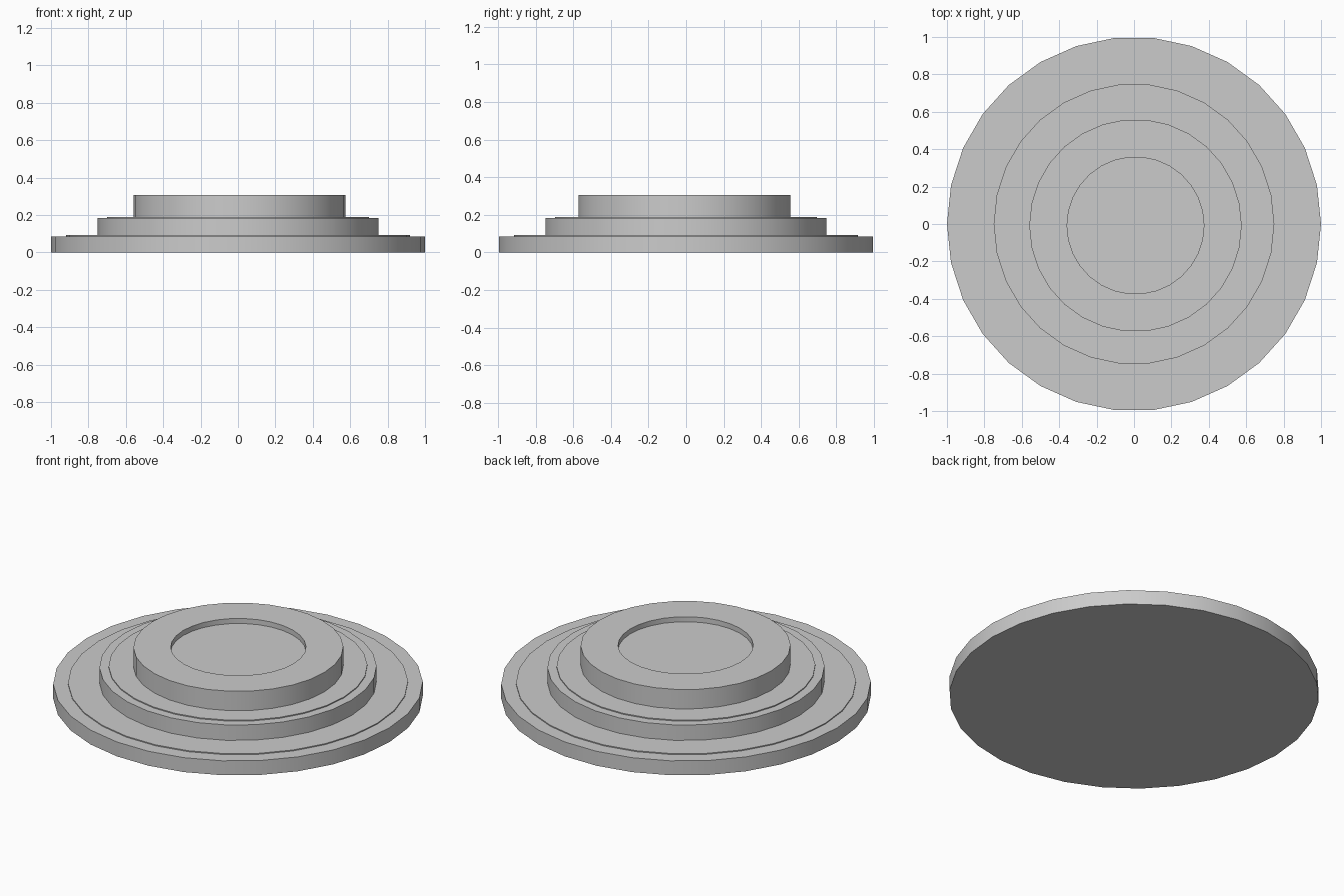
import bpy
import math

SIDES = 30

cube = bpy.data.objects.get("Cube")
if cube:
    bpy.data.objects.remove(cube, do_unlink=True)

grey = bpy.data.materials.new("plain grey")
grey.use_nodes = True
grey.diffuse_color = (0.6, 0.6, 0.6, 1)
grey.node_tree.nodes["Principled BSDF"].inputs["Base Color"].default_value = (0.6, 0.6, 0.6, 1)


def lathe(name, profile, centre=(0, 0)):
    """Revolve (radius, z) points into a closed solid, capped at both ends."""
    verts, faces = [], []
    for r, z in profile:
        for i in range(SIDES):
            a = math.tau * i / SIDES
            verts.append((r * math.cos(a), r * math.sin(a), z))
    for k in range(len(profile) - 1):
        for i in range(SIDES):
            j = (i + 1) % SIDES
            low, high = k * SIDES, (k + 1) * SIDES
            faces.append((low + i, low + j, high + j, high + i))
    faces.append(tuple(reversed(range(SIDES))))
    faces.append(tuple(range(len(verts) - SIDES, len(verts))))
    mesh = bpy.data.meshes.new(name)
    mesh.from_pydata(verts, [], faces)
    mesh.materials.append(grey)
    obj = bpy.data.objects.new(name, mesh)
    obj.location = (*centre, 0)
    bpy.context.collection.objects.link(obj)
    bpy.ops.object.select_all(action="DESELECT")
    obj.select_set(True)
    bpy.context.view_layer.objects.active = obj
    bpy.ops.object.shade_smooth_by_angle(angle=math.radians(30))


# Wide bottom tier with a shallow raised disc
lathe("base_tier", [(1, 0), (1, 0.086), (0.92, 0.086), (0.92, 0.092)])

# Middle tier with the same raised disc
lathe("middle_tier", [(0.75, 0.092), (0.75, 0.184), (0.7, 0.184), (0.7, 0.19)])

# Top tier with a round recess, set slightly off centre
lathe("top_tier", [(0.568, 0.19), (0.568, 0.306), (0.366, 0.306), (0.366, 0.276)],
      centre=(0.008, -0.008))
